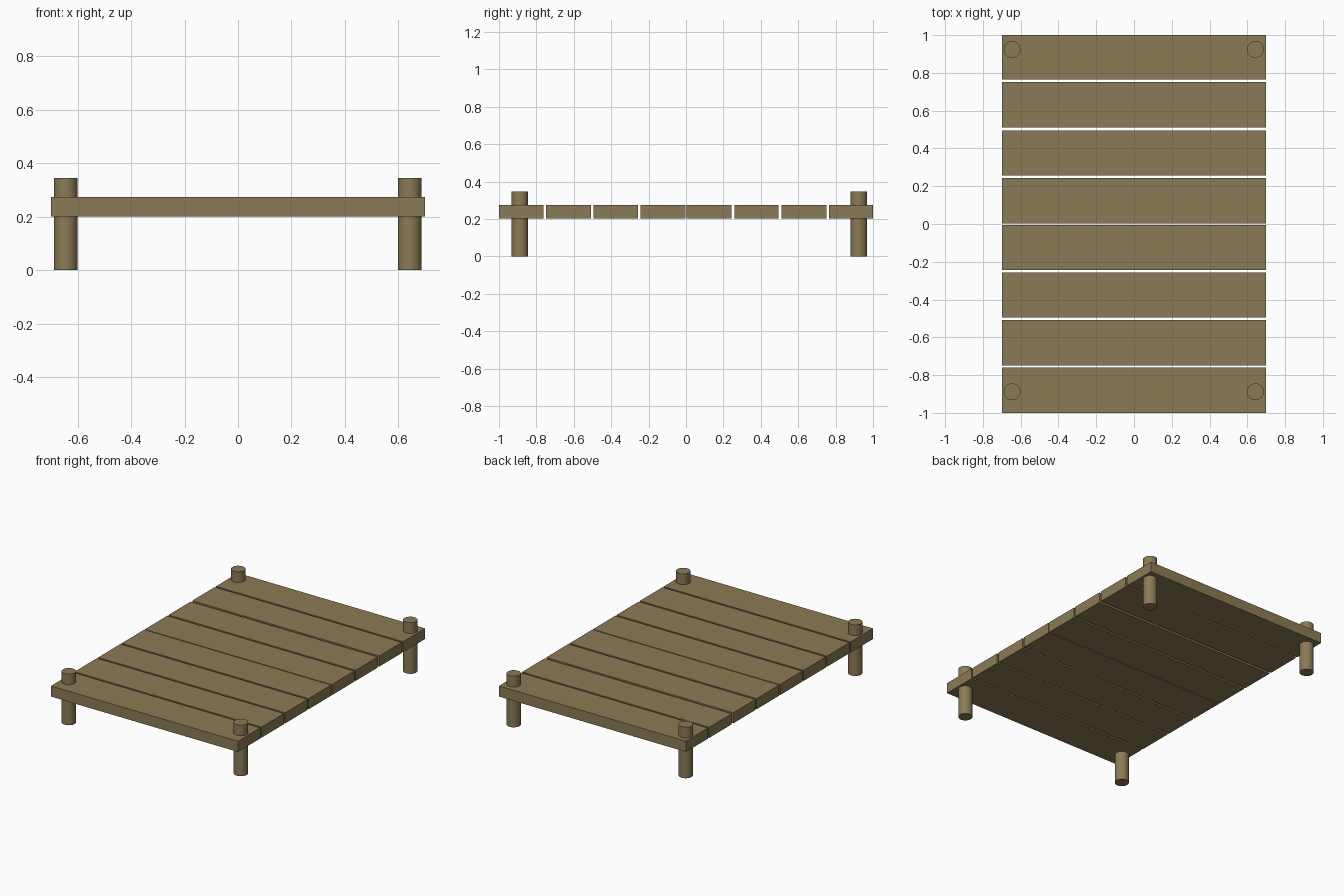
import bpy

if "Cube" in bpy.data.objects:
    bpy.data.objects.remove(bpy.data.objects["Cube"])

wood = bpy.data.materials.new("wood")
wood.diffuse_color = (0.26, 0.195, 0.09, 1)
wood.use_nodes = True
wood.node_tree.nodes["Principled BSDF"].inputs["Base Color"].default_value = wood.diffuse_color


def plank(i, y0, y1):
    bpy.ops.mesh.primitive_cube_add(size=1, location=(0, (y0 + y1) / 2, 0.2375))
    ob = bpy.context.object
    ob.name = f"plank_{i}"
    ob.scale = (1.4, y1 - y0, 0.072)
    bpy.ops.object.transform_apply(location=False, rotation=False, scale=True)
    ob.data.materials.append(wood)


def post(name, x, y, height=0.346):
    bpy.ops.mesh.primitive_cylinder_add(vertices=32, radius=0.0445, depth=height,
                                        location=(x, y, height / 2))
    ob = bpy.context.object
    ob.name = name
    ob.data.materials.append(wood)
    bpy.ops.object.shade_smooth_by_angle()


# deck planks, front to back, with slightly uneven gaps
spans = [(-1.0, -0.761), (-0.748, -0.508), (-0.495, -0.257), (-0.244, -0.004),
         (0.003, 0.244), (0.258, 0.494), (0.511, 0.752), (0.765, 1.0)]
for i, (y0, y1) in enumerate(spans, 1):
    plank(i, y0, y1)

# corner posts running through the end planks
for side, x in (("left", -0.645), ("right", 0.643)):
    for end, y in (("front", -0.888), ("back", 0.924)):
        post(f"{end}_{side}_post", x, y)
